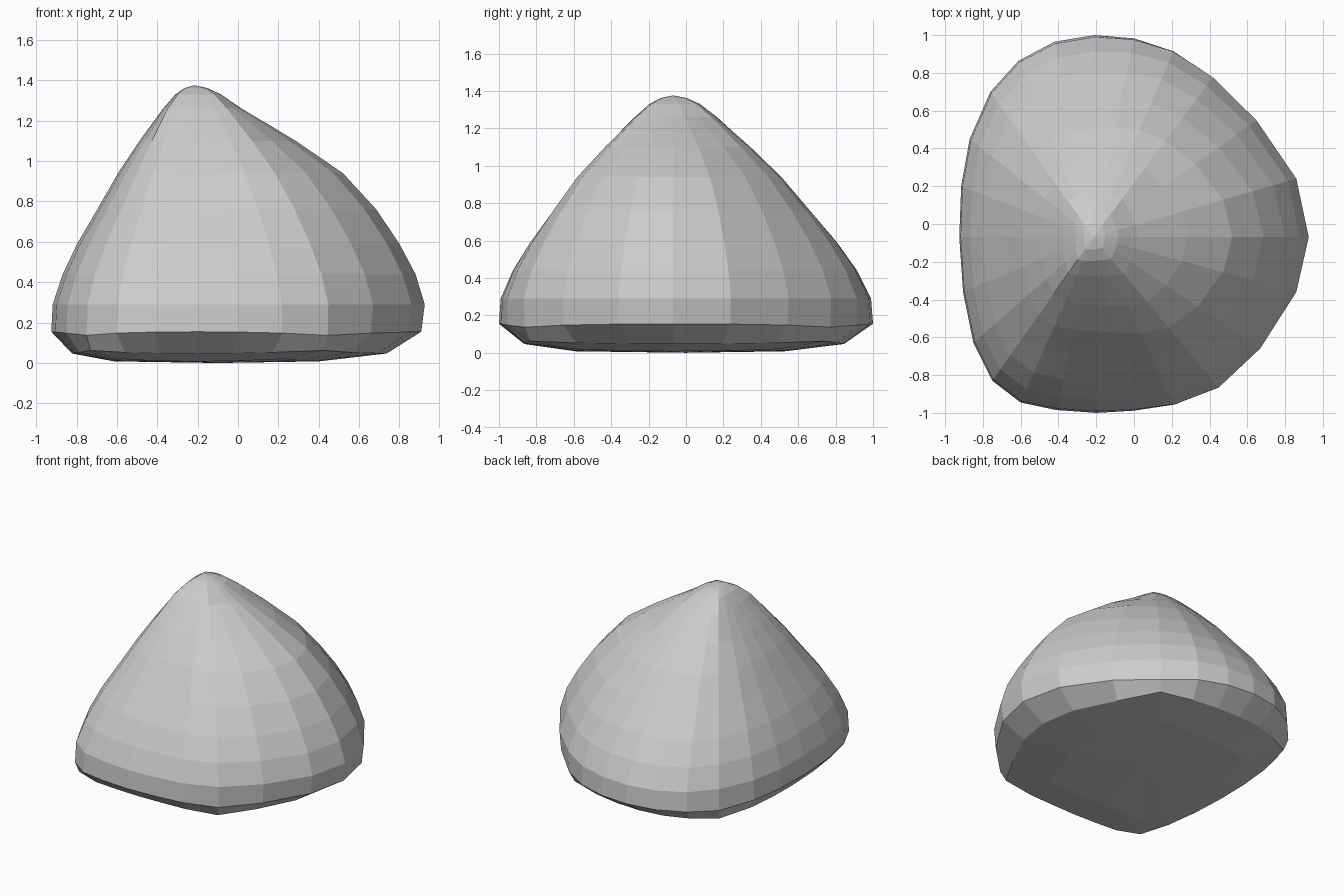
import bpy, bmesh, math

if "Cube" in bpy.data.objects:
    bpy.data.objects.remove(bpy.data.objects["Cube"])

# Widest outline seen from above, counter-clockwise from +x, 24 columns
RIM = [(.925, -.07), (.86, .24), (.65, .55), (.42, .78), (.21, .92), (0, .985),
       (-.21, 1), (-.42, .965), (-.61, .865), (-.76, .70), (-.87, .45), (-.915, .2),
       (-.925, -.07), (-.905, -.36), (-.85, -.63), (-.75, -.83), (-.6, -.945), (-.41, -.985),
       (-.2, -1), (0, -.99), (.22, -.96), (.45, -.87), (.67, -.66), (.86, -.36)]
APEX = (-.215, -.07)

# Rings: height, reach on most sides, reach on the bulging +x side,
# extra reach and extra height at the four corners
RINGS = [(1.362, .07, .055, .01, 0), (1.33, .135, .115, .02, 0), (1.26, .22, .205, .03, 0),
         (1.1, .385, .44, .01, 0), (.94, .535, .645, 0, 0), (.76, .68, .79, 0, 0),
         (.59, .82, .89, 0, 0), (.44, .92, .96, 0, 0), (.29, .99, 1, 0, 0),
         (.155, 1, .985, 0, -.018), (.047, .855, .835, .11, .015), (.008, .56, .54, .12, .012)]

bm = bmesh.new()
loops = []
for z, side, bulge, corner, lift in RINGS:
    loop = []
    for i, (x, y) in enumerate(RIM):
        a = math.tau * i / len(RIM)
        w = max(0, math.cos(a)) ** 1.5
        square = (1 / max(abs(math.cos(a)), abs(math.sin(a))) - 1) / .414
        t = side + (bulge - side) * w + corner * square
        loop.append(bm.verts.new((APEX[0] + (x - APEX[0]) * t,
                                  APEX[1] + (y - APEX[1]) * t, z + lift * square)))
    loops.append(loop)

# Skin between rings, then close the peak and the underside
n = len(RIM)
for up, low in zip(loops, loops[1:]):
    for i in range(n):
        j = (i + 1) % n
        bm.faces.new((up[i], low[i], low[j], up[j]))
top = bm.verts.new((APEX[0], APEX[1], 1.376))
base = bm.verts.new((-.1, 0, 0))
for i in range(n):
    j = (i + 1) % n
    bm.faces.new((top, loops[0][i], loops[0][j]))
    bm.faces.new((base, loops[-1][j], loops[-1][i]))
bmesh.ops.recalc_face_normals(bm, faces=bm.faces)

mesh = bpy.data.meshes.new("rock")
bm.to_mesh(mesh)
bm.free()
bpy.context.collection.objects.link(bpy.data.objects.new("rock", mesh))
